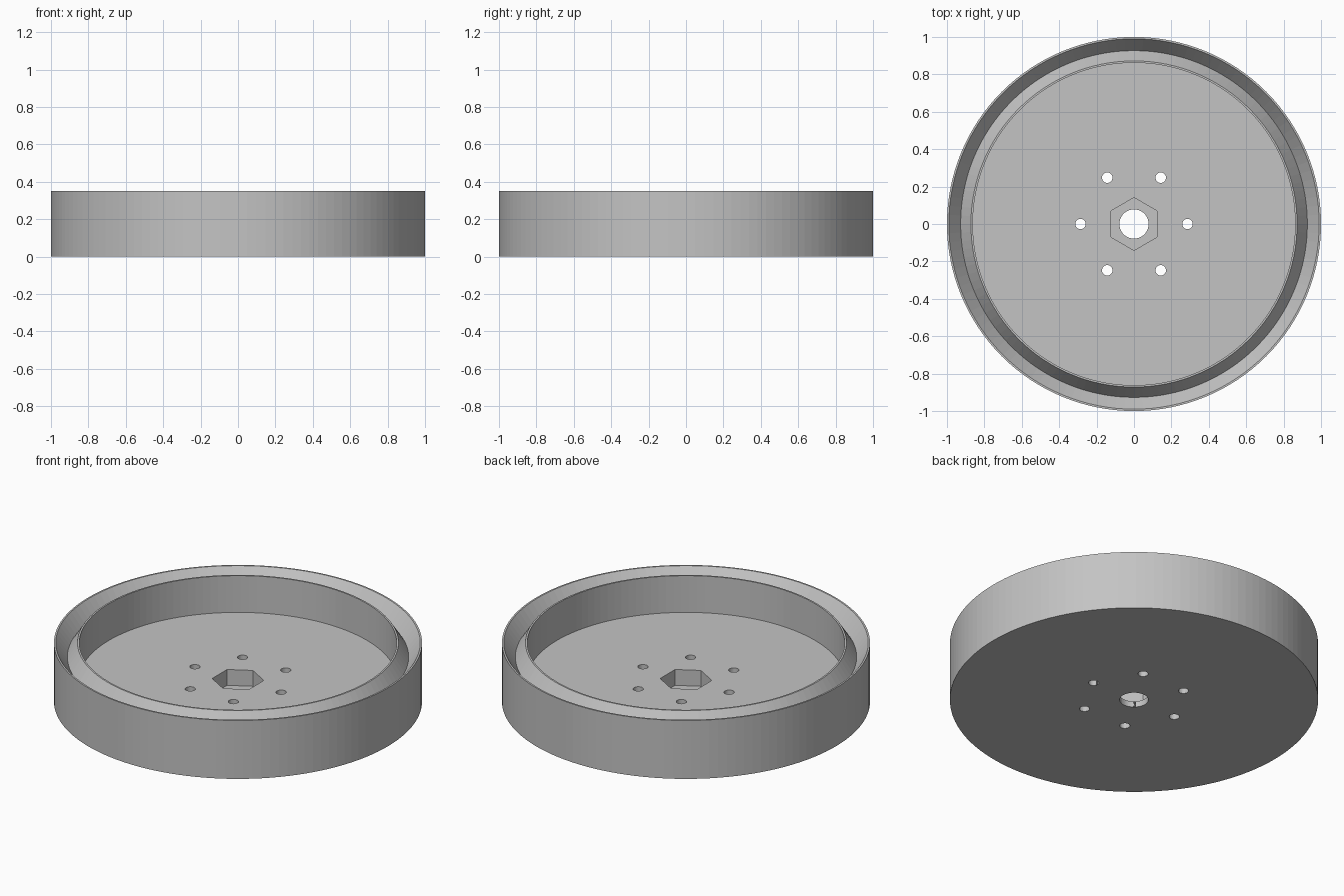
import bpy
import bmesh
from math import pi, cos, sin
from mathutils import Vector

if "Cube" in bpy.data.objects:
    bpy.data.objects.remove(bpy.data.objects["Cube"], do_unlink=True)

HEIGHT, FLOOR, POCKET = 0.35, 0.13, 0.035
SEGMENTS = 128

# Single grey material
grey = bpy.data.materials.new("plain_grey")
grey.use_nodes = True
colour = (0.55, 0.55, 0.55, 1)
grey.diffuse_color = colour
grey.node_tree.nodes["Principled BSDF"].inputs["Base Color"].default_value = colour


def add_object(name, bm):
    bmesh.ops.recalc_face_normals(bm, faces=bm.faces)
    mesh = bpy.data.meshes.new(name)
    bm.to_mesh(mesh)
    bm.free()
    mesh.materials.append(grey)
    obj = bpy.data.objects.new(name, mesh)
    bpy.context.collection.objects.link(obj)
    return obj


def lathe(name, profile):
    """Turn a half profile of (radius, z) points around the z axis."""
    bm = bmesh.new()
    verts = [bm.verts.new((r, 0, z)) for r, z in profile]
    edges = [bm.edges.new(pair) for pair in zip(verts, verts[1:])]
    bmesh.ops.spin(bm, geom=verts + edges, cent=(0, 0, 0), axis=(0, 0, 1),
                   angle=2 * pi, steps=SEGMENTS, use_merge=True)
    bmesh.ops.remove_doubles(bm, verts=bm.verts, dist=1e-5)
    return add_object(name, bm)


def prism(name, radius, sides, low, high, centre=(0, 0), turn=0):
    bm = bmesh.new()
    ring = [bm.verts.new((centre[0] + radius * cos(turn + 2 * pi * i / sides),
                          centre[1] + radius * sin(turn + 2 * pi * i / sides), low))
            for i in range(sides)]
    base = bm.faces.new(ring)
    top = bmesh.ops.extrude_face_region(bm, geom=[base])["geom"]
    bmesh.ops.translate(bm, vec=Vector((0, 0, high - low)),
                        verts=[g for g in top if isinstance(g, bmesh.types.BMVert)])
    return add_object(name, bm)


# Turned wheel body: flat base, outer wall, V groove, inner rim and dished floor
wheel = lathe("wheel_body", [
    (0, 0), (1, 0), (1, HEIGHT), (0.99, HEIGHT),
    (0.927, HEIGHT - 0.085),
    (0.872, HEIGHT), (0.862, HEIGHT),
    (0.862, FLOOR), (0, FLOOR)])

# Hexagonal hub pocket, centre bore and ring of bolt holes
cutters = [prism("hub_pocket_cutter", 0.141, 6, POCKET, FLOOR + 0.1, turn=pi / 6),
           prism("bore_cutter", 0.078, 48, -0.1, FLOOR + 0.05)]
for i in range(6):
    a = i * pi / 3
    cutters.append(prism("bolt_hole_cutter", 0.028, 24, -0.1, FLOOR + 0.1,
                         (0.286 * cos(a), 0.286 * sin(a))))

for cutter in cutters:
    cutter.hide_render = True
    cut = wheel.modifiers.new(cutter.name, 'BOOLEAN')
    cut.operation = 'DIFFERENCE'
    cut.solver = 'EXACT'
    cut.object = cutter

# Bake the cuts into the body and discard the cutters
depsgraph = bpy.context.evaluated_depsgraph_get()
baked = bpy.data.meshes.new_from_object(wheel.evaluated_get(depsgraph))
wheel.modifiers.clear()
wheel.data = baked
baked.name = "wheel_body"
for cutter in cutters:
    bpy.data.objects.remove(cutter, do_unlink=True)
